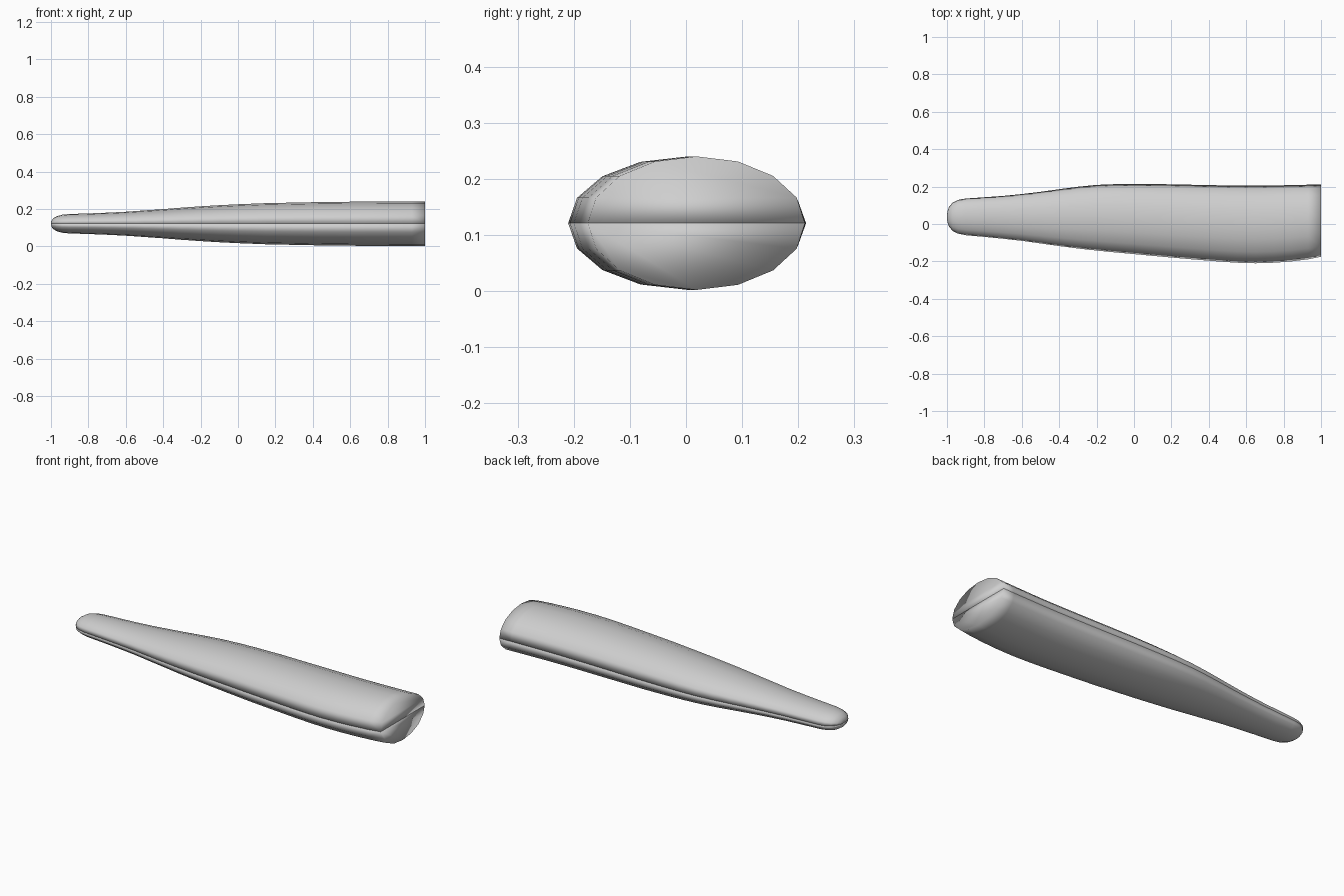
import bpy, bmesh, math

if "Cube" in bpy.data.objects:
    bpy.data.objects.remove(bpy.data.objects["Cube"])

SEAM_Z = 0.121
SEGMENTS = 8          # facets across each half shell

# stations along the handle: x, front edge y, back edge y, half height
STATIONS = [
    (-0.998, 0.012, 0.065, 0.014), (-0.99, -0.012, 0.09, 0.027),
    (-0.97, -0.037, 0.114, 0.040), (-0.94, -0.052, 0.129, 0.048),
    (-0.90, -0.060, 0.136, 0.052), (-0.80, -0.069, 0.143, 0.055),
    (-0.70, -0.079, 0.150, 0.059), (-0.60, -0.090, 0.160, 0.064),
    (-0.50, -0.104, 0.172, 0.071), (-0.40, -0.118, 0.186, 0.078),
    (-0.30, -0.131, 0.199, 0.086), (-0.20, -0.142, 0.209, 0.093),
    (-0.10, -0.152, 0.213, 0.099), (0.00, -0.161, 0.214, 0.104),
    (0.15, -0.175, 0.213, 0.110), (0.30, -0.188, 0.210, 0.113),
    (0.45, -0.200, 0.207, 0.116), (0.55, -0.207, 0.206, 0.117),
    (0.65, -0.210, 0.205, 0.118), (0.75, -0.207, 0.206, 0.1185),
    (0.84, -0.200, 0.208, 0.119), (0.93, -0.189, 0.210, 0.119),
    (1.00, -0.175, 0.212, 0.119),
]

grey = bpy.data.materials.new("light_grey")
grey.diffuse_color = (0.62, 0.62, 0.62, 1)
grey.use_nodes = True
grey.node_tree.nodes["Principled BSDF"].inputs["Base Color"].default_value = grey.diffuse_color


def half_shell(name, side):
    """Closed half of the handle; side is +1 above the seam, -1 below."""
    bm = bmesh.new()
    rings = []
    for x, y0, y1, h in STATIONS:
        mid, half = (y0 + y1) / 2, (y1 - y0) / 2
        ring = []
        for i in range(SEGMENTS + 1):
            a = math.pi * i / SEGMENTS
            ring.append(bm.verts.new((x, mid + half * math.cos(a),
                                      SEAM_Z + side * h * math.sin(a))))
        rings.append(ring)
    for a, b in zip(rings, rings[1:]):
        for i in range(SEGMENTS):
            bm.faces.new((a[i], a[i + 1], b[i + 1], b[i]))
        # flat mating face along the seam
        bm.faces.new((a[0], b[0], b[-1], a[-1]))
    # rounded tip point and flat butt end
    tip = bm.verts.new((-1.0, 0.039, SEAM_Z))
    for i in range(SEGMENTS):
        bm.faces.new((tip, rings[0][i], rings[0][i + 1]))
    bm.faces.new((tip, rings[0][0], rings[0][-1]))
    bm.faces.new(rings[-1])
    bmesh.ops.recalc_face_normals(bm, faces=bm.faces)
    for f in bm.faces:
        f.smooth = True
    mesh = bpy.data.meshes.new(name)
    bm.to_mesh(mesh)
    bm.free()
    mesh.materials.append(grey)
    obj = bpy.data.objects.new(name, mesh)
    bpy.context.collection.objects.link(obj)


half_shell("upper_handle_half", 1)
half_shell("lower_handle_half", -1)
